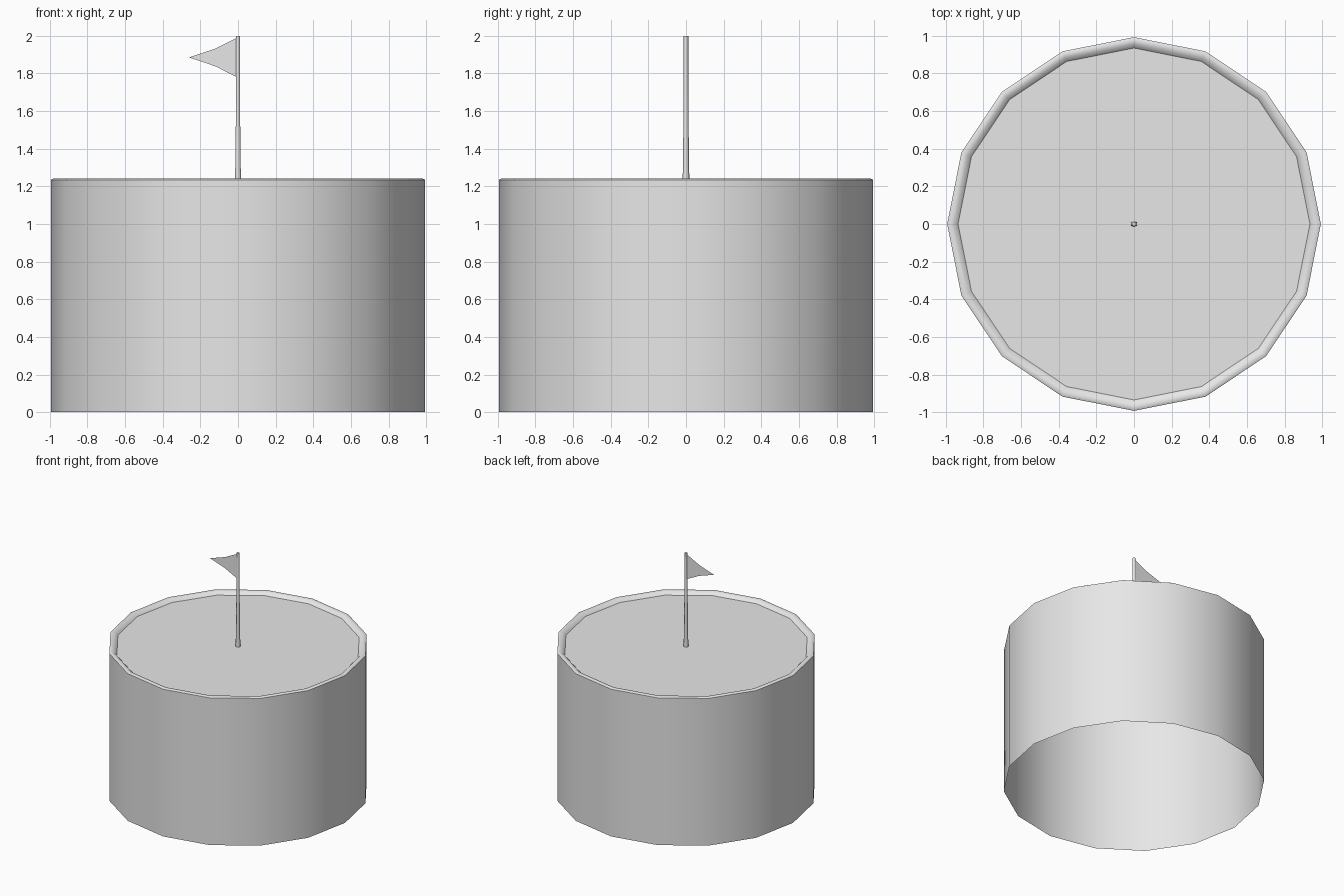
import bpy, math

if "Cube" in bpy.data.objects:
    bpy.data.objects.remove(bpy.data.objects["Cube"])

SIDES = 16

grey = bpy.data.materials.new("light grey")
grey.diffuse_color = (0.8, 0.8, 0.8, 1)
grey.use_nodes = True
grey.node_tree.nodes["Principled BSDF"].inputs["Base Color"].default_value = grey.diffuse_color


def make(name, verts, faces, smooth=True):
    mesh = bpy.data.meshes.new(name)
    mesh.from_pydata(verts, [], faces)
    mesh.materials.append(grey)
    for p in mesh.polygons:
        p.use_smooth = smooth
    ob = bpy.data.objects.new(name, mesh)
    bpy.context.collection.objects.link(ob)
    return ob


def lathe(name, profile, sides, turn=0.0, cap=False):
    """Turn a profile of (radius, z) points about the z axis."""
    verts = [(r * math.cos(turn + math.tau * i / sides),
              r * math.sin(turn + math.tau * i / sides), z)
             for r, z in profile for i in range(sides)]
    faces = [(k * sides + i, k * sides + (i + 1) % sides,
              (k + 1) * sides + (i + 1) % sides, (k + 1) * sides + i)
             for k in range(len(profile) - 1) for i in range(sides)]
    if cap:
        last = (len(profile) - 1) * sides
        faces.append(tuple(range(last, last + sides)))
    ob = make(name, verts, faces)
    if cap:
        ob.data.polygons[-1].use_smooth = False
    return ob


# Open-bottomed drum wall
lathe("drum_wall", [(0.993, 0), (0.993, 1.235)], SIDES)

# Rounded lip dropping to the recessed floor
lathe("rim", [(0.993, 1.235), (0.983, 1.241), (0.957, 1.238), (0.935, 1.215)], SIDES)

# Flat recessed top
floor = [(0.935 * math.cos(math.tau * i / SIDES),
          0.935 * math.sin(math.tau * i / SIDES), 1.215) for i in range(SIDES)]
make("top_floor", floor, [tuple(range(SIDES))], smooth=False)

# Six-sided tapered flagpole
lathe("flagpole", [(0.018, 1.215), (0.0135, 1.54), (0.012, 2.0)], 6,
      turn=math.pi / 2, cap=True)

# Pennant with slightly hollow edges
flag = [(-0.005, 0, 1.78), (-0.005, 0, 1.99), (-0.12, 0, 1.932),
        (-0.26, 0, 1.885), (-0.12, 0, 1.838)]
make("pennant", flag, [(0, 4, 2, 1), (4, 3, 2)], smooth=False)
